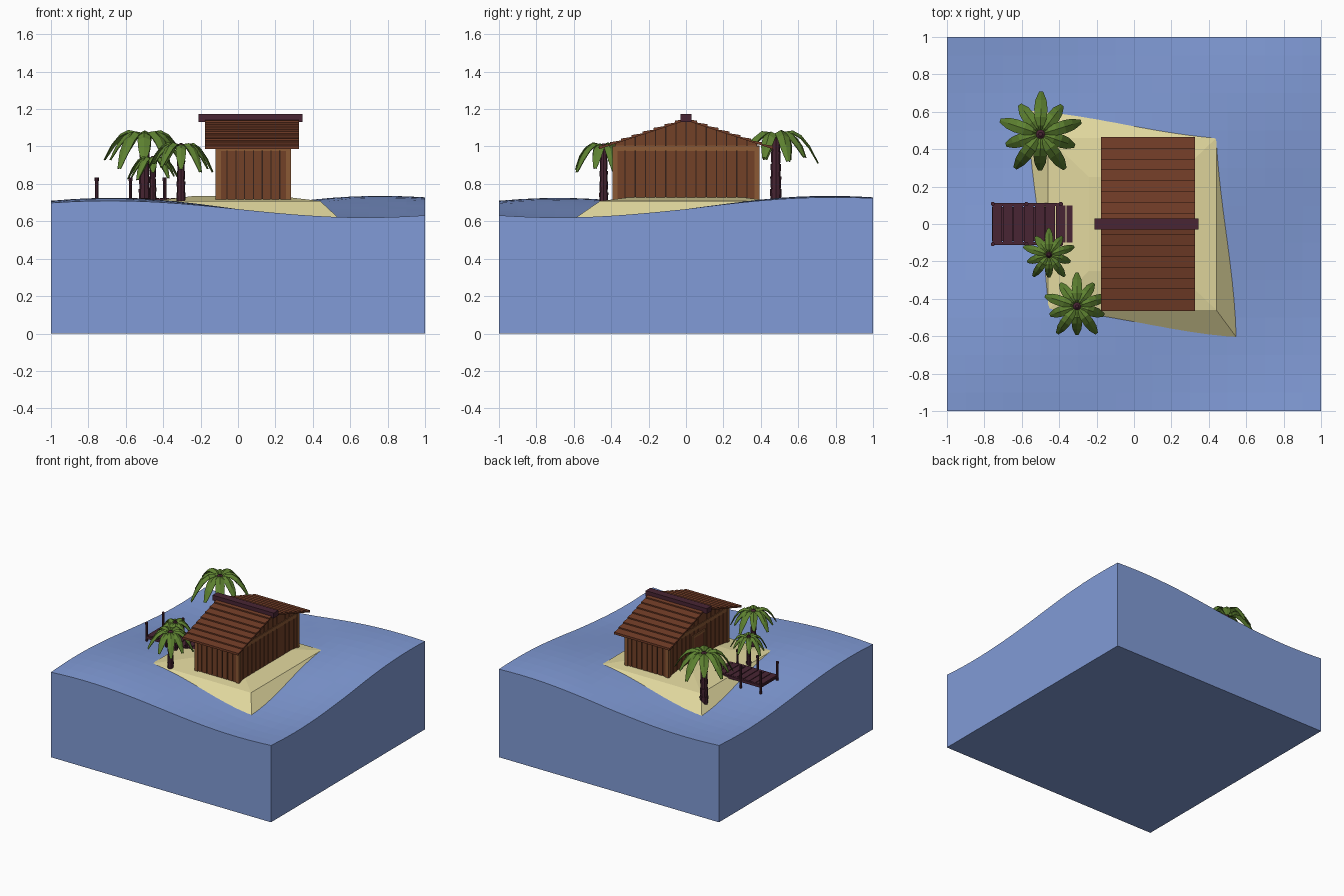
import bpy, bmesh, math, random
from mathutils import Vector

if "Cube" in bpy.data.objects:
    bpy.data.objects.remove(bpy.data.objects["Cube"])
random.seed(4)

def mat(name, col):
    m = bpy.data.materials.new(name)
    m.diffuse_color = (*col, 1)
    m.use_nodes = True
    m.node_tree.nodes["Principled BSDF"].inputs["Base Color"].default_value = m.diffuse_color
    return m

WATER = mat("water_blue", (0.22, 0.33, 0.68))
SAND = mat("sand", (0.75, 0.68, 0.34))
WALL = mat("wall_brown", (0.17, 0.052, 0.02))
ROOF = mat("roof_brown", (0.165, 0.045, 0.02))
TRIM = mat("trim_brown", (0.26, 0.1, 0.035))
DARK = mat("dark_timber", (0.065, 0.018, 0.033))
LEAF = mat("leaf_green", (0.11, 0.22, 0.03))
GAP = mat("gap_shadow_brown", (0.035, 0.015, 0.01))

def finish(name, bm, m):
    bmesh.ops.recalc_face_normals(bm, faces=bm.faces)
    me = bpy.data.meshes.new(name)
    bm.to_mesh(me)
    bm.free()
    ob = bpy.data.objects.new(name, me)
    me.materials.append(m)
    bpy.context.collection.objects.link(ob)
    return ob

def loft(bm, rings):
    """Closed loft through rings of equal vertex count, capped at both ends."""
    vs = [[bm.verts.new(p) for p in r] for r in rings]
    n = len(vs[0])
    for a, b in zip(vs, vs[1:]):
        for i in range(n):
            j = (i + 1) % n
            bm.faces.new((a[i], a[j], b[j], b[i]))
    bm.faces.new(vs[0][::-1])
    bm.faces.new(vs[-1])

def rect(x0, x1, y0, y1, z):
    return [(x0, y0, z), (x1, y0, z), (x1, y1, z), (x0, y1, z)]

def box(bm, x0, x1, y0, y1, z0, z1):
    loft(bm, [rect(x0, x1, y0, y1, z0), rect(x0, x1, y0, y1, z1)])

def circle(x, y, z, r, n=8):
    return [(x + r * math.cos(2 * math.pi * i / n), y + r * math.sin(2 * math.pi * i / n), z)
            for i in range(n)]

# Block of sea with a wavy top
def sea(x, y):
    return 0.665 + 0.06 * math.sin(2.3 * x) * math.sin(2.3 * y) + 0.025 * max(0, x + y - 1)

bm = bmesh.new()
bmesh.ops.create_grid(bm, x_segments=20, y_segments=20, size=1)
for v in bm.verts:
    v.co.z = sea(v.co.x, v.co.y)
edges = [e for e in bm.edges if e.is_boundary]
ext = bmesh.ops.extrude_edge_only(bm, edges=edges)["geom"]
for g in ext:
    if isinstance(g, bmesh.types.BMVert):
        g.co.z = 0
bmesh.ops.contextual_create(bm, geom=[g for g in ext if isinstance(g, bmesh.types.BMEdge)])
finish("sea_block", bm, WATER)

# Sand island with sloping sides and a low mound
bm = bmesh.new()
loft(bm, [rect(-0.63, 0.61, -0.69, 0.69, 0.55), rect(-0.46, 0.44, -0.46, 0.46, 0.708),
          rect(-0.24, 0.22, -0.25, 0.25, 0.735)])
finish("sand_island", bm, SAND)

# Hut
X0, X1, Y = -0.105, 0.27, 0.38
def roof_z(y):
    return 1.145 - 0.33 * abs(y)

bm = bmesh.new()
prof = [(-Y, 0.66), (Y, 0.66), (Y, roof_z(Y)), (0, roof_z(0)), (-Y, roof_z(Y))]
loft(bm, [[(x, y, z) for y, z in prof] for x in (X0, X1)])
finish("hut_core", bm, GAP)

bm = bmesh.new()
n, gap, th = 8, 0.003, 0.007
w = (X1 - X0) / n
for i in range(n):                       # front and back planks
    a, b = X0 + i * w + gap, X0 + (i + 1) * w - gap
    for s in (-1, 1):
        box(bm, a, b, *sorted((s * Y, s * (Y + th))), 0.68, 1.0)
n = 14
w = 2 * Y / n
for i in range(n):                       # gable end planks, cut to the roof slope
    a, b = -Y + i * w + gap, -Y + (i + 1) * w - gap
    for x, s in ((X0, -1), (X1, 1)):
        loft(bm, [[(xx, a, 0.68), (xx, b, 0.68), (xx, b, roof_z(b)), (xx, a, roof_z(a))]
                  for xx in (x, x + s * th)])
finish("wall_planks", bm, WALL)

bm = bmesh.new()
for x in (X0, X1):
    for y in (-Y, Y):
        box(bm, x - 0.014, x + 0.014, y - 0.014, y + 0.014, 0.66, 1.0)
for s in (-1, 1):
    for z0, z1 in ((0.975, 1.005), (0.69, 0.715)):
        box(bm, X0, X1, s * Y - 0.012, s * Y + 0.012, z0, z1)
for x in (X0, X1):
    box(bm, x - 0.012, x + 0.012, -Y, Y, 0.975, 1.005)
box(bm, X1 - 0.012, X1 + 0.012, -Y, Y, 0.69, 0.715)
for s in (-1, 1):                        # door frame
    box(bm, X0 - 0.016, X0, s * 0.075 - 0.01, s * 0.075 + 0.01, 0.70, 0.93)
box(bm, X0 - 0.016, X0, -0.085, 0.085, 0.92, 0.94)
finish("wall_trim", bm, TRIM)

bm = bmesh.new()
box(bm, X0 - 0.011, X0, -0.066, 0.066, 0.70, 0.92)
finish("door", bm, ROOF)

# Roof: overlapping boards on both slopes, plus ridge beam
bm = bmesh.new()
n, E = 8, 0.465
for s in (-1, 1):
    for i in range(n):
        a, b = s * E * i / n, s * E * (i + 1) / n
        za, zb = roof_z(a), roof_z(b)
        sec = [(a, za - 0.006), (b, zb - 0.006), (b, zb + 0.012), (a, za + 0.002)]
        loft(bm, [[(x, y, z) for y, z in sec] for x in (-0.177, 0.327)])
finish("roof_boards", bm, ROOF)
bm = bmesh.new()
box(bm, -0.21, 0.345, -0.03, 0.03, 1.13, 1.173)
finish("ridge_beam", bm, DARK)

# Jetty: cross planks, side beams and posts
bm = bmesh.new()
n, a0, a1 = 9, -0.76, -0.25
w = (a1 - a0) / n
for i in range(n):
    box(bm, a0 + i * w + 0.003, a0 + (i + 1) * w - 0.003, -0.1, 0.1, 0.709, 0.724)
box(bm, a0, a1, -0.09, 0.09, 0.700, 0.711)
for s in (-1, 1):
    box(bm, a0, -0.38, s * 0.104 - 0.008, s * 0.104 + 0.008, 0.700, 0.722)
    for x in (-0.755, -0.575, -0.392):
        loft(bm, [circle(x, s * 0.108, z, 0.009) for z in (0.55, 0.83)])
        loft(bm, [circle(x, s * 0.108, z, 0.011) for z in (0.815, 0.833)])
finish("jetty", bm, DARK)

# Palms
def palm(name, x, y, ztop, R, count, rot):
    bm = bmesh.new()
    k, rings = 6, []
    for i in range(k):                   # ringed trunk segments
        za = 0.64 + (ztop - 0.64) * i / k
        zb = 0.64 + (ztop - 0.64) * (i + 1) / k
        r = R * (0.155 - 0.045 * i / k)
        rings += [circle(x, y, za, r * 0.88), circle(x, y, zb, r)]
    loft(bm, rings)
    loft(bm, [circle(x, y, ztop - 0.02, R * 0.11), circle(x, y, ztop + 0.015, R * 0.13),
              circle(x, y, ztop + 0.03, R * 0.05)])
    finish(name + "_trunk", bm, DARK)

    bm = bmesh.new()
    widths = [0.04, 0.11, 0.155, 0.165, 0.14, 0.05]
    for f in range(count):
        ang = rot + 2 * math.pi * f / count
        L = R * (1.06 if f % 2 == 0 else 0.9)
        d = Vector((math.cos(ang), math.sin(ang), 0))
        side = Vector((-d.y, d.x, 0))
        droop = random.uniform(1.65, 1.9)
        prev = None
        for i, wd in enumerate(widths):
            t = i / (len(widths) - 1)
            c = Vector((x, y, ztop)) + d * (L * t)
            c.z += L * (1.2 * t - droop * t * t)
            drop = Vector((0, 0, -0.5 * wd * R))
            row = [bm.verts.new(p) for p in (c - side * wd * R + drop, c, c + side * wd * R + drop)]
            if prev:
                for j in (0, 1):
                    bm.faces.new((prev[j], row[j], row[j + 1], prev[j + 1]))
            prev = row
    ob = finish(name + "_fronds", bm, LEAF)
    sol = ob.modifiers.new("thickness", "SOLIDIFY")
    sol.thickness = 0.005

palm("back_palm", -0.50, 0.48, 1.04, 0.215, 10, 0.3)
palm("front_palm", -0.305, -0.44, 0.985, 0.17, 10, math.pi / 2)
palm("small_palm", -0.455, -0.165, 0.92, 0.135, 10, math.pi / 2)
